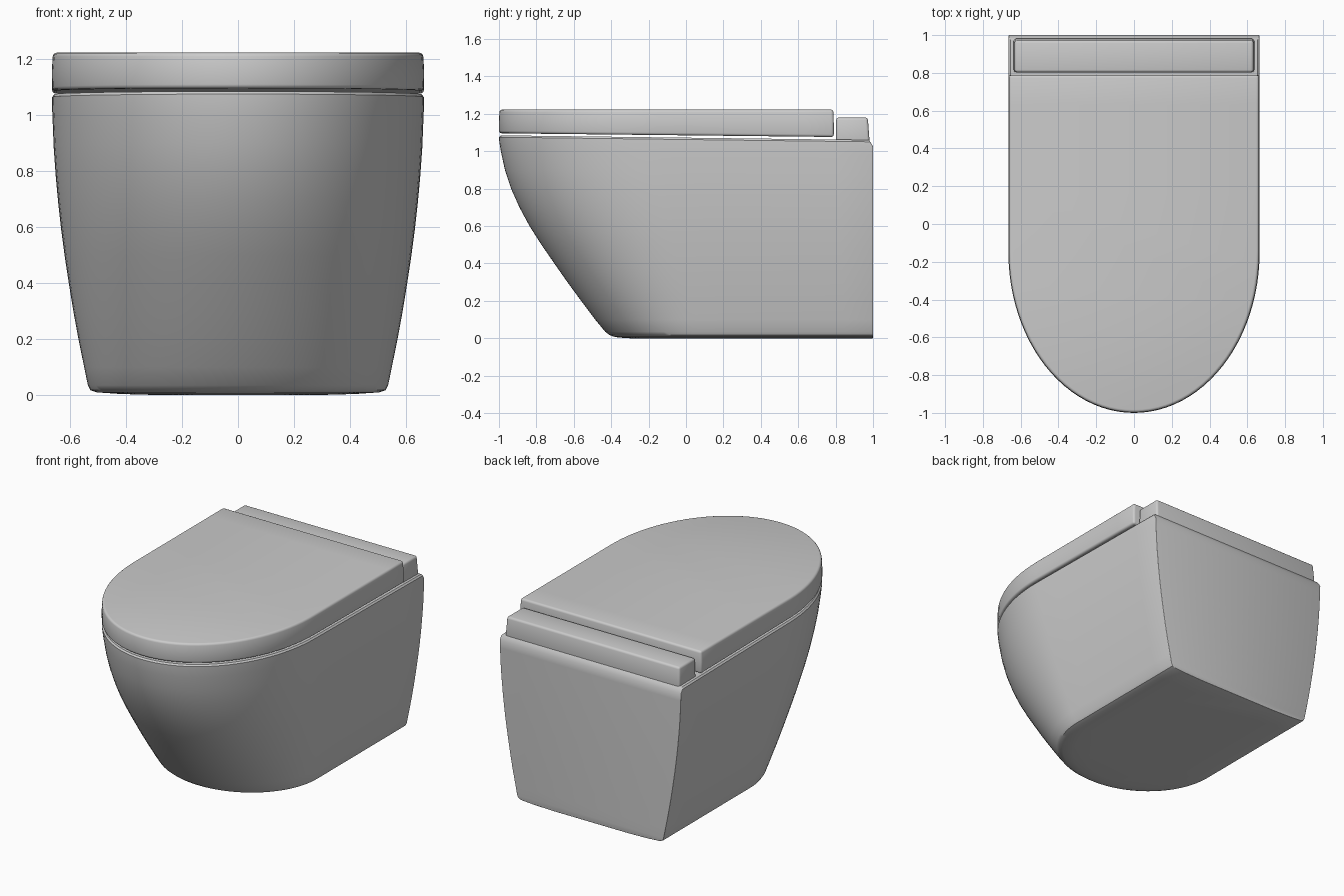
import bpy, bmesh
from math import sin, cos, pi, radians

if "Cube" in bpy.data.objects:
    bpy.data.objects.remove(bpy.data.objects["Cube"])

ARC = 48


def outline(w, front, centre, back):
    """D-shaped plan: straight sides, elliptical front, flat back."""
    side = [(w, back + (centre - back) * i / 6) for i in range(6)]
    arc = [(w * cos(pi * i / ARC), centre - (centre - front) * sin(pi * i / ARC))
           for i in range(ARC + 1)]
    return side + arc + [(-x, y) for x, y in reversed(side)]


def finish(name, bm, bevel, segments=3):
    """Round the hard edges, shade and link."""
    bmesh.ops.recalc_face_normals(bm, faces=bm.faces)
    hard = [e for e in bm.edges if e.calc_face_angle(0) > radians(55)]
    bmesh.ops.bevel(bm, geom=hard, offset=bevel, segments=segments,
                    profile=0.5, affect='EDGES', clamp_overlap=True)
    bmesh.ops.recalc_face_normals(bm, faces=bm.faces)
    mesh = bpy.data.meshes.new(name)
    bm.to_mesh(mesh)
    bm.free()
    ob = bpy.data.objects.new(name, mesh)
    bpy.context.collection.objects.link(ob)
    bpy.ops.object.select_all(action='DESELECT')
    ob.select_set(True)
    bpy.context.view_layer.objects.active = ob
    bpy.ops.object.shade_smooth_by_angle(angle=radians(35))
    return ob


def loft(name, rings, bevel):
    """Skin D-shaped rings (z, half width, front, centre, back, drop to the rear)."""
    bm = bmesh.new()
    loops = []
    for z, w, front, centre, back, drop in rings:
        loops.append([bm.verts.new((x, y, z - drop * (y + 1) / 2))
                      for x, y in outline(w, front, centre, back)])
    n = len(loops[0])
    for a, b in zip(loops, loops[1:]):
        for i in range(n):
            j = (i + 1) % n
            bm.faces.new((a[i], a[j], b[j], b[i]))
    bm.faces.new(loops[0])
    bm.faces.new(loops[-1])
    return finish(name, bm, bevel)


# Bowl: z, half width, front y, back y
profile = [
    (0.000, 0.28, -0.30, 1), (0.004, 0.42, -0.36, 1), (0.010, 0.505, -0.39, 1),
    (0.018, 0.527, -0.41, 1), (0.035, 0.536, -0.432, 1), (0.10, 0.549, -0.485, 1),
    (0.20, 0.569, -0.56, 1), (0.30, 0.587, -0.633, 1), (0.40, 0.603, -0.703, 1),
    (0.50, 0.618, -0.772, 1), (0.60, 0.631, -0.836, 1), (0.70, 0.642, -0.89, 1),
    (0.80, 0.651, -0.935, 1), (0.90, 0.658, -0.968, 1), (1.00, 0.662, -0.99, 1),
    (1.05, 0.664, -0.998, 1), (1.075, 0.664, -1.0, 0.985), (1.085, 0.655, -0.991, 0.98),
]
loft("bowl", [(z, w, f, 0.08 - 0.23 * z / 1.085, b, 0.025 * z / 1.085)
              for z, w, f, b in profile], 0.008)

# Lid: flat top, underside follows the sloping rim
loft("lid", [(1.096, 0.664, -1.0, -0.15, 0.79, 0.022),
             (1.16, 0.665, -1.0, -0.15, 0.79, 0.01),
             (1.223, 0.661, -0.997, -0.15, 0.788, 0.0)], 0.014)

# Hinge block behind the lid, slightly tapered
bm = bmesh.new()
bmesh.ops.create_cube(bm, size=1)
for v in bm.verts:
    top = v.co.z > 0
    v.co.x = (0.632 if top else 0.638) * (1 if v.co.x > 0 else -1)
    v.co.y = (0.972 if top else 0.982) if v.co.y > 0 else 0.803
    v.co.z = 1.18 if top else 1.045
finish("hinge_block", bm, 0.014)
